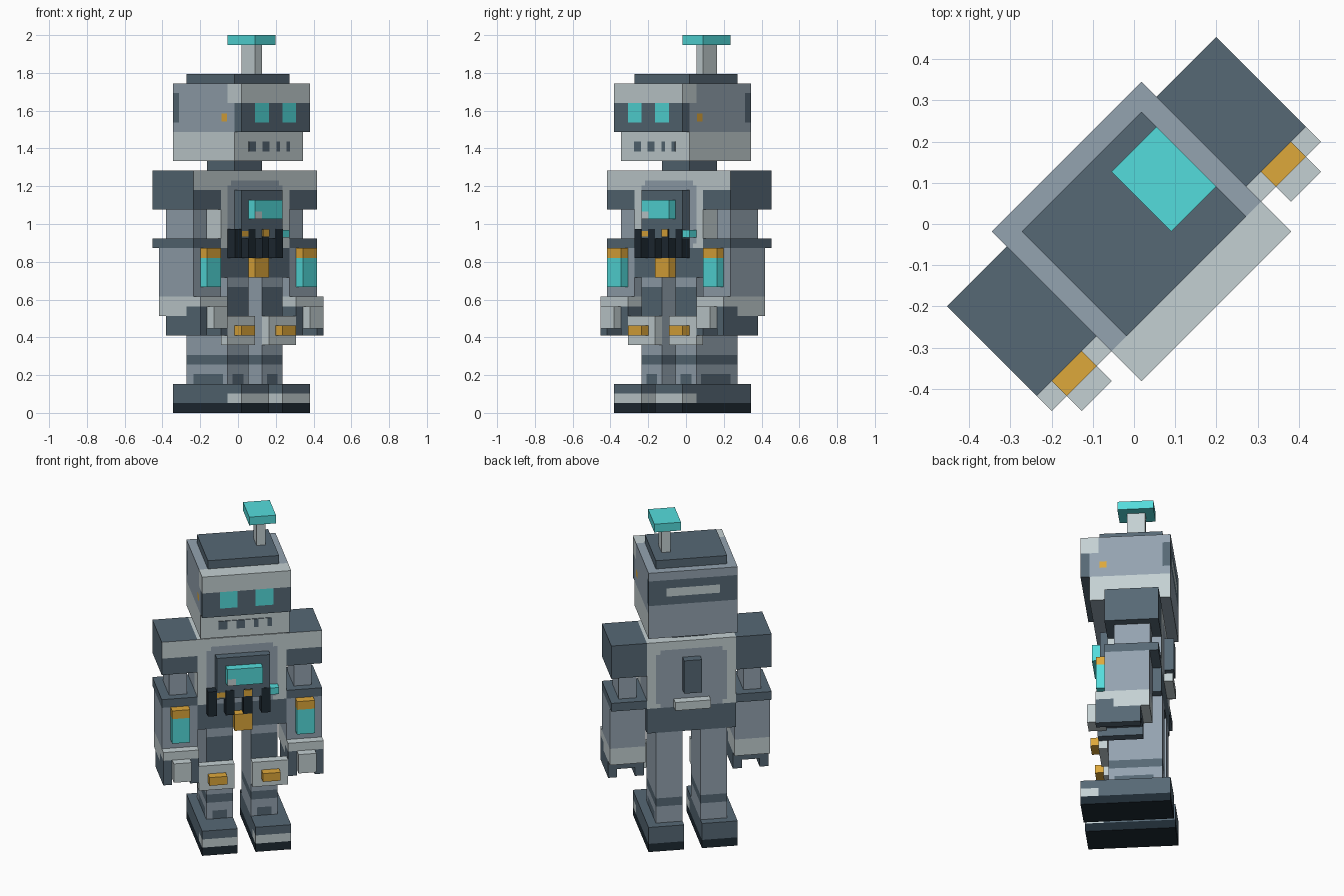
import bpy, bmesh
from mathutils import Vector

if "Cube" in bpy.data.objects:
    bpy.data.objects.remove(bpy.data.objects["Cube"])

P = 2 / 39                      # one grid cell; the robot is 39 cells tall
R = P / 2 ** 0.5
names = {"mid": "94a3b0", "light": "c4d0d2", "dark": "566875",
         "cyan": "54dcdc", "gold": "dea83b", "black": "1e2a33"}
mats, order = {}, list(names)
for n, h in names.items():
    m = bpy.data.materials.new({"mid": "blue grey", "light": "pale grey", "dark": "slate"}.get(n, n))
    c = [int(h[i:i + 2], 16) / 255 for i in (0, 2, 4)]
    m.diffuse_color = [((v + 0.055) / 1.055) ** 2.4 for v in c] + [1]
    m.use_nodes = True
    m.node_tree.nodes["Principled BSDF"].inputs["Base Color"].default_value = m.diffuse_color
    mats[n] = m

ANY = (-99, 99)


def box(name, u, v, z, col, paint=(), side=1):
    """Box in cells: u = width, v = forward, z = up. paint = [(u, v, z, colour)] zones."""
    rng = [u, v, z]
    bm = bmesh.new()
    bmesh.ops.create_cube(bm, size=1)
    for w in bm.verts:
        w.co = Vector([(a + b) / 2 + w.co[i] * (b - a) for i, (a, b) in enumerate(rng)])
    # cut along zone borders, then colour the faces inside each zone
    for i in range(3):
        for k in sorted({e for p in paint for e in p[i]}):
            if rng[i][0] + 1e-3 < k < rng[i][1] - 1e-3:
                no = Vector([float(j == i) for j in range(3)])
                bmesh.ops.bisect_plane(bm, geom=bm.verts[:] + bm.edges[:] + bm.faces[:],
                                       plane_co=no * k, plane_no=no)
    for f in bm.faces:
        f.material_index = order.index(col)
        c = f.calc_center_median()
        for p in paint:
            if all(p[i][0] - 1e-3 <= c[i] <= p[i][1] + 1e-3 for i in range(3)):
                f.material_index = order.index(p[3])
    # stand the robot diagonally, facing +x -y
    for w in bm.verts:
        a, b, c = w.co
        a *= side
        w.co = ((a + b) * R, (a - b) * R, c * P)
    bmesh.ops.recalc_face_normals(bm, faces=bm.faces[:])
    me = bpy.data.meshes.new(name)
    bm.to_mesh(me)
    bm.free()
    for n in order:
        me.materials.append(mats[n])
    ob = bpy.data.objects.new(name, me)
    bpy.context.collection.objects.link(ob)
    return ob


# antenna
box("antenna_plate", (1, 4), (-2.5, 1.5), (38, 39), "cyan")
box("antenna_stem", (2, 3), (-1.5, .5), (35, 38), "light")

# head
L, Rt = (-5, -5), (5, 5)
head = [(ANY, (3.5, 4.5), (32, 34), "light"),
        (ANY, (4.5, 4.5), (26, 29), "light"),
        (ANY, (-4.5, -4.5), (30, 33), "dark"),
        ((-3, 3), (-4.5, -4.5), (31, 32), "light")]
for s in (L, Rt):
    head += [(s, ANY, (26, 29), "light"), (s, (-4.5, -3.6), (30, 33), "dark"),
             (s, (2.6, 3.4), (30.1, 30.9), "gold")]
box("head", (-5, 5), (-4.5, 4.5), (26, 34), "mid", head)
box("head_hatch", (-4, 4), (-3.5, 3.5), (34, 35), "dark")
box("visor", (-5, 5), (4.5, 5.5), (29, 34), "dark",
    [(ANY, ANY, (32, 34), "light"),
     ((-3, -1), (5.5, 5.5), (30, 32), "cyan"), ((1, 3), (5.5, 5.5), (30, 32), "cyan")])
box("mouth", (-3, 3), (4.4, 4.6), (27, 28), "dark",
    [((t - .5, t + .5), (4.6, 4.6), ANY, "light") for t in (-1.5, .5, 2)])
box("neck", (-2, 2), (-2.5, 1.5), (25, 26), "dark")

# torso with framed panels front and back
body = [(ANY, (2.5, 2.5), ANY, "light"), (ANY, (-3.5, -3.5), ANY, "light"),
        (ANY, ANY, (25, 25), "light"),
        (L, (.5, 2.5), ANY, "light"), (Rt, (.5, 2.5), ANY, "light")]
for v in (2.5, -3.5):
    body += [((-4, 4), (v, v), (17.5, 23.5), "mid"), ((-3.5, 3.5), (v, v), (17, 24), "mid")]
body += [(ANY, ANY, (14, 17), "dark")]
box("torso", (-5, 5), (-3.5, 2.5), (14, 25), "mid", body)
box("chest_frame", (-3, 3), (2.5, 3.5), (18, 23), "dark")
box("chest_screen", (-2, 2), (3.5, 4.5), (20, 22), "cyan",
    [((-2, -1), (4.5, 4.5), (20, 20.8), "light")])
for i in range(4):
    box("chest_bar", (2 * i - 4, 2 * i - 3), (2.5, 3.55), (16, 19), "black")
box("gold_indicator", (0.05, .95), (3, 3.65), (18.2, 18.95), "gold")
box("gold_gap_light", (-3, -2), (2.5, 3.52), (18.2, 18.8), "gold")
box("cyan_indicator", (3, 4), (2.5, 3.5), (18.1, 18.9), "cyan")
box("belt_buckle", (-1, 1), (2.5, 3.5), (14, 16), "gold")
box("back_plate", (-1, 1), (-4.5, -3.5), (19, 23), "dark")
box("back_handle", (-2, 2), (-4.5, -3.5), (17, 18), "light")

for s, tag in ((1, "left"), (-1, "right")):
    def part(name, *a):
        box(f"{tag}_{name}", *a, side=s)
    # arm
    part("shoulder", (5, 9), (-3.5, 2.5), (21, 25), "dark", [(ANY, (2.5, 2.5), (23, 25), "light")])
    part("upper_arm", (6, 8), (-2.5, 1.5), (18, 21), "mid")
    part("elbow", (5, 9), (-3.5, 2.5), (17, 18), "dark")
    part("forearm", (5, 9), (-2.5, 2.5), (12, 17), "mid")
    part("arm_display", (6, 8), (2.5, 3.5), (13, 17), "cyan", [(ANY, ANY, (16, 17), "gold")])
    part("cuff", (5, 9), (-2.5, 3.5), (11, 12), "light")
    part("cuff_lower", (5, 9), (-2.5, 1.5), (10, 11), "light")
    # hand
    part("palm", (6, 8), (-1.5, 3.4), (9, 11), "dark")
    for u in (5, 8):
        part("finger", (u, u + 1), (-1.5, 3.5), (8, 10), "dark")
        part("finger_root", (u, u + 1), (1.5, 3.5), (10, 11), "dark")
    part("knuckle", (6, 8), (2.5, 4.5), (8.7, 11), "light")
    # leg
    part("leg", (1, 4), (-3.5, 2.5), (3, 14), "mid",
         [(ANY, ANY, (5, 6), "dark"), (ANY, (2.5, 2.5), (10, 13), "dark"),
          ((4, 4), (-2.5, 1.8), (3, 4), "dark"), ((1.7, 3.3), (2.5, 2.5), (3, 4), "dark")])
    part("knee_pad", (1, 5), (2.5, 3.5), (7, 10), "light")
    part("knee_bolt", (2, 4), (3.5, 4.5), (8, 9), "gold")
    # foot
    part("foot", (1, 5), (-4.5, 5.5), (0, 3), "dark",
         [(ANY, (3.5, 5.5), (1, 2), "light"), (ANY, ANY, (0, 1), "black")])
